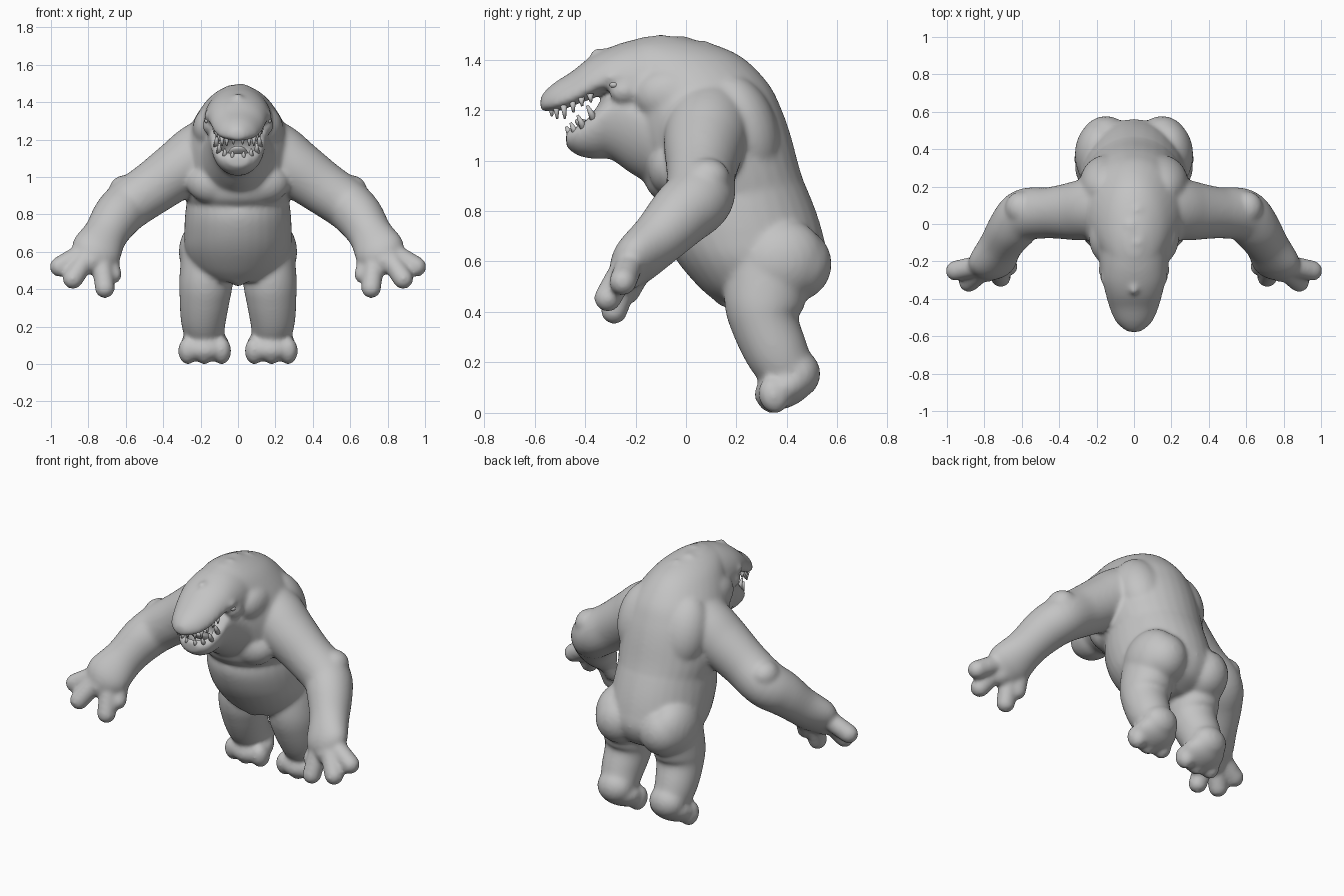
import bpy, bmesh, math
from mathutils import Vector, Matrix

default_cube = bpy.data.objects.get("Cube")
if default_cube:
    bpy.data.objects.remove(default_cube, do_unlink=True)

GREY = (0.55, 0.55, 0.55, 1.0)
skin = bpy.data.materials.new("stone grey")
skin.use_nodes = True
skin.diffuse_color = GREY
skin.node_tree.nodes["Principled BSDF"].inputs["Base Color"].default_value = GREY

SEGMENTS = 32
SIDES = (1, -1)


def smooth_rows(rows, steps=5):
    """Catmull-Rom interpolation of a list of equal-length tuples."""
    rows = [Vector(row) for row in rows]
    padded = [rows[0]] + rows + [rows[-1]]
    result = []
    for a, b, c, d in zip(padded, padded[1:], padded[2:], padded[3:]):
        for step in range(steps):
            t = step / steps
            result.append(b + (c - a) * (t / 2)
                          + (a * 2 - b * 5 + c * 4 - d) * (t * t / 2)
                          + (b * 3 - a - c * 3 + d) * (t ** 3 / 2))
    return result + [rows[-1]]


def loft(bm, rings):
    """Skin rings of (centre, side axis, upper axis, lower axis) and cap both ends."""
    angles = [math.tau * i / SEGMENTS for i in range(SEGMENTS)]
    loops = []
    for centre, u, upper, lower in rings:
        loops.append([bm.verts.new(centre + u * math.cos(a)
                                   + (upper if math.sin(a) > 0 else lower) * math.sin(a))
                      for a in angles])
    for low, high in zip(loops, loops[1:]):
        for i in range(SEGMENTS):
            j = (i + 1) % SEGMENTS
            bm.faces.new((low[i], low[j], high[j], high[i]))
    bm.faces.new(loops[0][::-1])
    bm.faces.new(loops[-1])


def level_loft(bm, rows):
    """Rows of height, front, back, half width."""
    rings = []
    for z, front, back, width in smooth_rows(rows):
        depth = Vector((0, (back - front) / 2, 0))
        rings.append((Vector((0, (front + back) / 2, z)), Vector((width, 0, 0)), depth, depth))
    loft(bm, rings)


def forward_loft(bm, rows):
    """Rows of depth, top, widest height, bottom, half width."""
    loft(bm, [(Vector((0, y, mid)), Vector((width, 0, 0)),
               Vector((0, 0, top - mid)), Vector((0, 0, mid - bottom)))
              for y, top, mid, bottom, width in smooth_rows(rows)])


def limb(bm, rows, side):
    """Rows of x, y, z, wide radius, deep radius, with rounded tip."""
    path = smooth_rows(rows)
    points = [Vector((row[0] * side, row[1], row[2])) for row in path]
    rings = []
    for i, point in enumerate(points):
        tangent = points[min(i + 1, len(points) - 1)] - points[max(i - 1, 0)]
        u = tangent.cross(Vector((0, 1, 0))).normalized()
        v = u.cross(tangent).normalized() * path[i][4]
        rings.append((point, u * path[i][3], v, v))
    loft(bm, rings)
    tip = min(path[-1][3], path[-1][4])
    ball(bm, points[-1], (tip, tip, tip))


def ball(bm, centre, radii, tilt=0.0):
    matrix = (Matrix.Translation(centre) @ Matrix.Rotation(tilt, 4, 'X')
              @ Matrix.Diagonal((*radii, 1)))
    bmesh.ops.create_uvsphere(bm, u_segments=24, v_segments=16, radius=1, matrix=matrix)


def paired_ball(bm, centre, radii, tilt=0.0):
    for side in SIDES:
        ball(bm, (centre[0] * side, centre[1], centre[2]), radii, tilt)


def tooth(bm, base, direction, length, radius):
    direction = Vector(direction).normalized()
    matrix = (Matrix.Translation(Vector(base) + direction * (length / 2))
              @ direction.to_track_quat('Z', 'Y').to_matrix().to_4x4())
    bmesh.ops.create_cone(bm, cap_ends=True, segments=12, radius1=radius,
                          radius2=radius * 0.3, depth=length, matrix=matrix)


def make_object(name, bm):
    bmesh.ops.recalc_face_normals(bm, faces=bm.faces)
    mesh = bpy.data.meshes.new(name)
    bm.to_mesh(mesh)
    bm.free()
    mesh.materials.append(skin)
    for face in mesh.polygons:
        face.use_smooth = True
    obj = bpy.data.objects.new(name, mesh)
    bpy.context.collection.objects.link(obj)
    return obj


body = bmesh.new()

# Belly and hips
level_loft(body, [(0.44, 0.12, 0.40, 0.14), (0.50, 0.05, 0.51, 0.23), (0.60, -0.035, 0.56, 0.28),
                  (0.70, -0.09, 0.545, 0.287), (0.80, -0.115, 0.515, 0.283), (0.90, -0.09, 0.475, 0.27)])
ball(body, (0, 0.17, 0.465), (0.05, 0.06, 0.05))

# Chest and hunched back
level_loft(body, [(0.83, -0.09, 0.50, 0.26), (0.88, -0.15, 0.48, 0.28), (0.97, -0.18, 0.45, 0.295),
                  (1.10, -0.22, 0.415, 0.295), (1.20, -0.24, 0.38, 0.28), (1.30, -0.25, 0.33, 0.24),
                  (1.40, -0.28, 0.235, 0.175), (1.455, -0.27, 0.125, 0.115), (1.492, -0.16, -0.03, 0.045)])
paired_ball(body, (0.13, -0.05, 0.97), (0.145, 0.10, 0.115))
paired_ball(body, (0.15, -0.06, 1.26), (0.093, 0.15, 0.11))
paired_ball(body, (0.14, 0.22, 1.13), (0.15, 0.14, 0.22), 0.35)

# Skull and snout
forward_loft(body, [(-0.08, 1.485, 1.30, 1.10, 0.18), (-0.20, 1.48, 1.30, 1.17, 0.182),
                    (-0.30, 1.45, 1.315, 1.265, 0.17), (-0.38, 1.41, 1.29, 1.24, 0.152),
                    (-0.45, 1.355, 1.25, 1.21, 0.132), (-0.52, 1.31, 1.225, 1.195, 0.10),
                    (-0.56, 1.275, 1.22, 1.195, 0.06), (-0.578, 1.25, 1.22, 1.20, 0.03)])
paired_ball(body, (0.145, -0.285, 1.33), (0.037, 0.05, 0.025))
paired_ball(body, (0.145, -0.245, 1.275), (0.045, 0.06, 0.05))
ball(body, (0, -0.345, 1.425), (0.025, 0.035, 0.022))

# Lower jaw and throat
forward_loft(body, [(-0.475, 1.12, 1.09, 1.055, 0.06), (-0.43, 1.145, 1.11, 1.02, 0.11),
                    (-0.36, 1.21, 1.16, 1.005, 0.14), (-0.30, 1.27, 1.20, 1.005, 0.15),
                    (-0.22, 1.28, 1.18, 0.95, 0.17), (-0.10, 1.25, 1.10, 0.88, 0.21)])

# Spine knobs
for i, (y, z) in enumerate([(-0.10, 1.475), (-0.01, 1.47), (0.07, 1.45), (0.15, 1.415)]):
    ball(body, (0.015 * (-1) ** i, y, z), (0.045, 0.035, 0.025))

# Hips, buttocks, feet and toes
paired_ball(body, (0.185, 0.37, 0.60), (0.132, 0.185, 0.17), 0.3)
paired_ball(body, (0.15, 0.425, 0.59), (0.145, 0.153, 0.15))
paired_ball(body, (0.18, 0.445, 0.155), (0.108, 0.088, 0.095))
paired_ball(body, (0.177, 0.39, 0.10), (0.133, 0.125, 0.08), 0.4)
for toe_x, toe_y in ((0.088, 0.347), (0.18, 0.335), (0.268, 0.347)):
    paired_ball(body, (toe_x, toe_y, 0.07), (0.053, 0.06, 0.074), 0.3)

# Limbs and fingers, mirrored
ARM = [(0.06, 0.10, 1.17, 0.19, 0.19), (0.20, 0.085, 1.12, 0.172, 0.172), (0.31, 0.07, 1.045, 0.157, 0.158),
       (0.45, 0.06, 0.945, 0.143, 0.137), (0.58, 0.05, 0.855, 0.137, 0.14), (0.65, -0.02, 0.785, 0.13, 0.13),
       (0.71, -0.11, 0.69, 0.118, 0.11), (0.76, -0.205, 0.60, 0.135, 0.092), (0.785, -0.24, 0.55, 0.10, 0.07)]
LEG = [(0.17, 0.34, 0.62, 0.13, 0.17), (0.172, 0.31, 0.44, 0.143, 0.16), (0.178, 0.315, 0.35, 0.135, 0.135),
       (0.185, 0.36, 0.24, 0.122, 0.125), (0.18, 0.405, 0.16, 0.108, 0.11)]
FINGERS = [((0.80, -0.215, 0.61), (0.953, -0.25, 0.52), 0.055),
           ((0.80, -0.24, 0.58), (0.883, -0.31, 0.455), 0.055),
           ((0.73, -0.23, 0.56), (0.712, -0.285, 0.405), 0.054),
           ((0.69, -0.17, 0.58), (0.667, -0.23, 0.475), 0.046)]
for side in SIDES:
    limb(body, ARM, side)
    limb(body, LEG, side)
    for root, tip, radius in FINGERS:
        limb(body, [(*root, radius, radius), (*tip, radius, radius)], side)
paired_ball(body, (0.605, 0.085, 0.93), (0.085, 0.09, 0.08))

body_object = make_object("body", body)
fuse = body_object.modifiers.new("fuse", 'REMESH')
fuse.mode = 'VOXEL'
fuse.voxel_size = 0.011
fuse.use_smooth_shade = True
soften = body_object.modifiers.new("soften", 'SMOOTH')
soften.factor = 0.5
soften.iterations = 15

# Mouth hollow
hollow = bmesh.new()
ball(hollow, (0, -0.39, 1.165), (0.095, 0.11, 0.075), -0.6)
cutter = make_object("mouth_cutter", hollow)
cutter.hide_render = True
cutter.hide_set(True)
carve = body_object.modifiers.new("carve", 'BOOLEAN')
carve.operation = 'DIFFERENCE'
carve.solver = 'EXACT'
carve.object = cutter

# Tongue
tongue = bmesh.new()
ball(tongue, (0, -0.365, 1.12), (0.055, 0.085, 0.025), -0.5)
make_object("tongue", tongue)

# Teeth and tusks
teeth = bmesh.new()
for side in SIDES:
    for x, y, z, length in ((0.025, -0.535, 1.215, 0.04), (0.06, -0.515, 1.215, 0.05),
                            (0.085, -0.485, 1.22, 0.055), (0.10, -0.45, 1.235, 0.045),
                            (0.115, -0.415, 1.25, 0.035), (0.125, -0.38, 1.265, 0.035)):
        tooth(teeth, (x * side, y, z), (0, 0.1, -1), length, 0.014)
    for x, y, z, length in ((0.03, -0.455, 1.095, 0.045), (0.07, -0.435, 1.105, 0.05),
                            (0.10, -0.405, 1.13, 0.055), (0.115, -0.365, 1.165, 0.06)):
        tooth(teeth, (x * side, y, z), (0, -0.5, 1), length, 0.017)
make_object("teeth", teeth)

# Eyes
eyes = bmesh.new()
paired_ball(eyes, (0.165, -0.285, 1.30), (0.014, 0.018, 0.013))
make_object("eyes", eyes)
